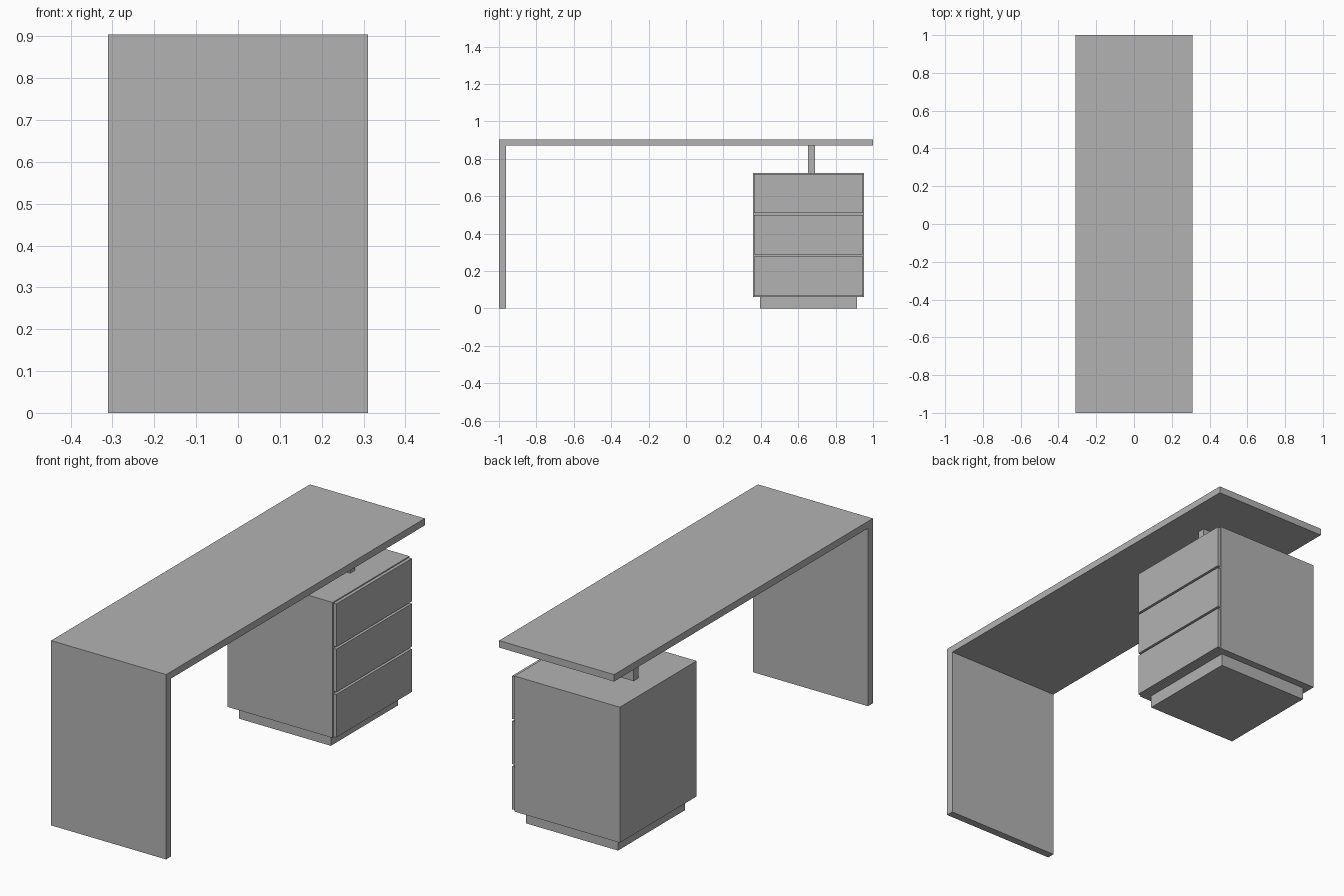
import bpy
import bmesh
from mathutils import Vector

cube = bpy.data.objects.get("Cube")
if cube:
    bpy.data.objects.remove(cube, do_unlink=True)

# Single plain grey finish
GREY = (0.45, 0.45, 0.45, 1.0)
grey = bpy.data.materials.new("plain_grey")
grey.use_nodes = True
grey.diffuse_color = GREY
grey.node_tree.nodes["Principled BSDF"].inputs["Base Color"].default_value = GREY


def finish(name, bm):
    bmesh.ops.recalc_face_normals(bm, faces=bm.faces)
    mesh = bpy.data.meshes.new(name)
    bm.to_mesh(mesh)
    bm.free()
    mesh.materials.append(grey)
    obj = bpy.data.objects.new(name, mesh)
    bpy.context.collection.objects.link(obj)
    return obj


def box(name, x, y, z):
    """Box from (low, high) pairs on each axis."""
    bm = bmesh.new()
    bmesh.ops.create_cube(bm, size=1)
    for v in bm.verts:
        v.co = Vector([lo + (hi - lo) * (c + 0.5)
                       for c, (lo, hi) in zip(v.co, (x, y, z))])
    return finish(name, bm)


def extrude_profile(name, points, x):
    """Closed (y, z) outline extruded along x."""
    bm = bmesh.new()
    face = bm.faces.new([bm.verts.new((x[0], y, z)) for y, z in points])
    new = bmesh.ops.extrude_face_region(bm, geom=[face])["geom"]
    bmesh.ops.translate(bm, vec=(x[1] - x[0], 0, 0),
                        verts=[g for g in new if isinstance(g, bmesh.types.BMVert)])
    return finish(name, bm)


# Desk top and end panel, one continuous folded slab
TOP, UNDER, INNER = 0.904, 0.87, -0.962
extrude_profile("desk_top_and_leg",
                [(-1, 0), (INNER, 0), (INNER, UNDER), (1, UNDER), (1, TOP), (-1, TOP)],
                (-0.311, 0.311))

# Drawer cabinet on a recessed plinth
CAB_Y, CAB_Z, CAB_FRONT = (0.358, 0.951), (0.062, 0.725), 0.262
box("plinth", (-0.272, 0.226), (0.395, 0.914), (0, CAB_Z[0]))
box("cabinet_body", (-0.308, CAB_FRONT), CAB_Y, CAB_Z)

# Three equal drawer fronts with a narrow reveal
EDGE, GAP, COUNT = 0.005, 0.011, 3
height = (CAB_Z[1] - CAB_Z[0] - 2 * EDGE - (COUNT - 1) * GAP) / COUNT
for i in range(COUNT):
    low = CAB_Z[0] + EDGE + i * (height + GAP)
    box(f"drawer_front_{i + 1}", (CAB_FRONT, CAB_FRONT + 0.016),
        (CAB_Y[0] + EDGE, CAB_Y[1] - EDGE), (low, low + height))

# Upright fin carrying the desk top above the cabinet
box("top_support", (-0.2, 0.15), (0.653, 0.69), (CAB_Z[1], UNDER))
